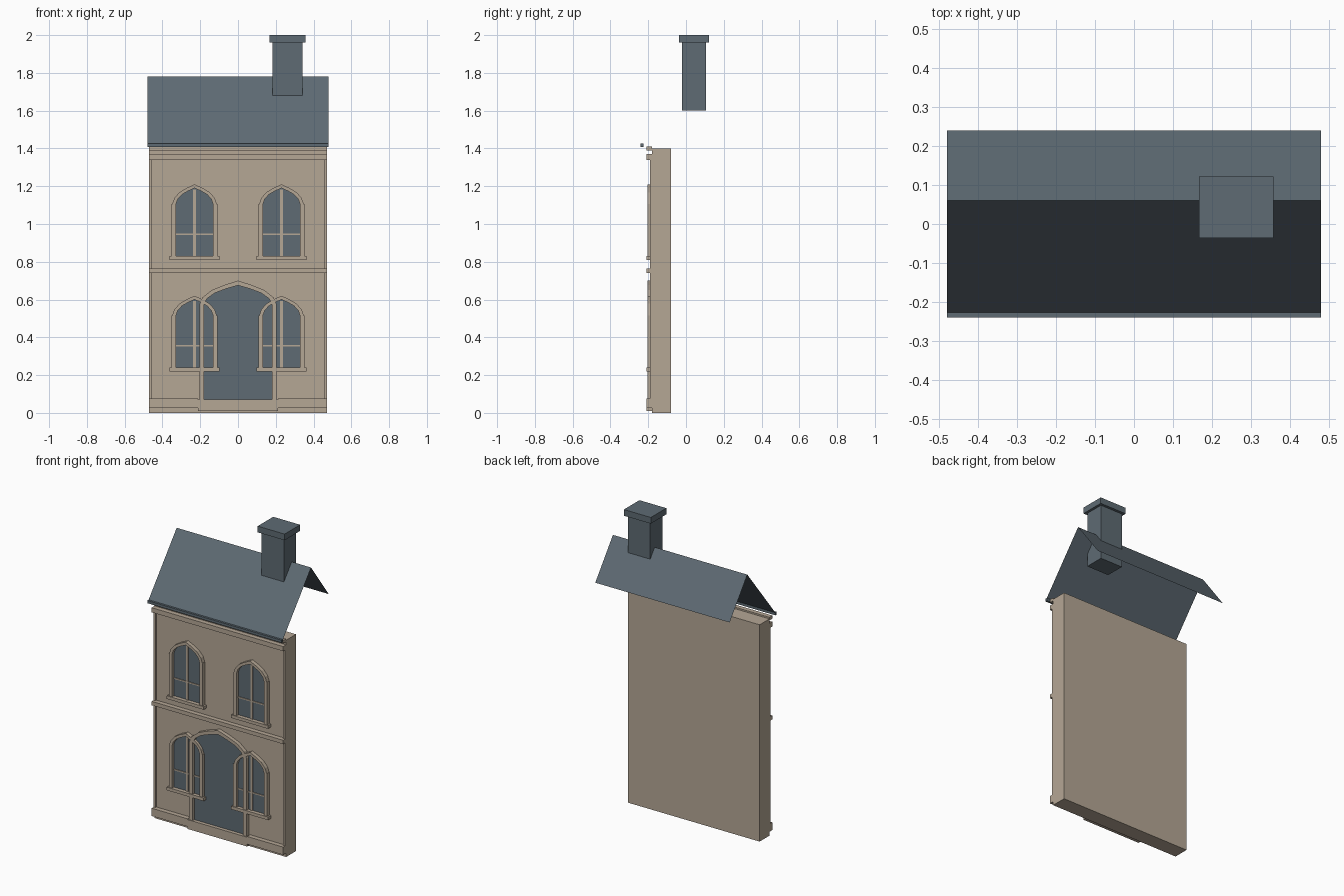
import bpy
import bmesh

old = bpy.data.objects.get("Cube")
if old:
    bpy.data.objects.remove(old, do_unlink=True)


def material(name, rgb):
    m = bpy.data.materials.new(name)
    m.use_nodes = True
    m.diffuse_color = (*rgb, 1)
    m.node_tree.nodes["Principled BSDF"].inputs["Base Color"].default_value = (*rgb, 1)
    return m


STONE = material("sandstone", (0.46, 0.385, 0.3))
SLATE = material("slate", (0.112, 0.146, 0.172))
WALL = -0.18    # front face of the wall
TRIM = -0.205   # front face of the mouldings


def finish(name, bm, mat, recalc=True):
    if recalc:
        bmesh.ops.recalc_face_normals(bm, faces=bm.faces)
    me = bpy.data.meshes.new(name)
    bm.to_mesh(me)
    bm.free()
    me.materials.append(mat)
    ob = bpy.data.objects.new(name, me)
    bpy.context.collection.objects.link(ob)
    return ob


def box(name, x, y, z, mat=STONE):
    bm = bmesh.new()
    bmesh.ops.create_cube(bm, size=1)
    for v in bm.verts:
        for i, (lo, hi) in enumerate((x, y, z)):
            v.co[i] = hi if v.co[i] > 0 else lo
    return finish(name, bm, mat)


def extrude_faces(name, polygons, front, mat):
    """Front-facing polygons in x, z, pulled back to the wall."""
    bm = bmesh.new()
    for poly in polygons:
        bm.faces.new([bm.verts.new((x, front, z)) for x, z in poly])
    bmesh.ops.remove_doubles(bm, verts=bm.verts, dist=1e-5)
    ext = bmesh.ops.extrude_face_region(bm, geom=bm.faces[:], use_keep_orig=True)
    for v in ext["geom"]:
        if isinstance(v, bmesh.types.BMVert):
            v.co.y = WALL
    return finish(name, bm, mat)


def arch(cx, spring, half, rise):
    """Points of a pointed arch, from its right spring to its left spring."""
    side = [(1, 0), (0.91, 0.3), (0.68, 0.6), (0.35, 0.82)]
    pts = side + [(0, 1)] + [(-x, z) for x, z in reversed(side)]
    return [(cx + half * x, spring + rise * z) for x, z in pts]


def arch_band(name, cx, spring, half, rise, width):
    inner = arch(cx, spring, half, rise)
    outer = arch(cx, spring, half + width, rise + width)
    quads = [(inner[i], outer[i], outer[i + 1], inner[i + 1])
             for i in range(len(inner) - 1)]
    extrude_faces(name, quads, TRIM, STONE)


def glass(name, cx, bottom, spring, half, rise, front):
    poly = [(cx - half, bottom), (cx + half, bottom)] + arch(cx, spring, half, rise)
    extrude_faces(name, [poly], front, SLATE)


def window(name, cx, z):
    """Arched window whose glass starts at height z."""
    half, spring = 0.098, z + 0.275
    glass(name + "_glass", cx, z, spring, half, 0.085, -0.185)
    arch_band(name + "_arch", cx, spring, half, 0.085, 0.02)
    for s in (-1, 1):
        xs = sorted((cx + s * half, cx + s * 0.121))
        box(name + "_jamb", xs, (TRIM, WALL), (z, spring))
    box(name + "_sill", (cx - 0.132, cx + 0.132), (-0.21, WALL), (z - 0.02, z))
    box(name + "_mullion", (cx - 0.007, cx + 0.007), (-0.191, WALL), (z, z + 0.352))
    box(name + "_crossbar", (cx - half, cx + half), (-0.19, WALL), (z + 0.111, z + 0.119))


# Wall with narrow edge strips
box("wall", (-0.47, 0.47), (WALL, -0.08), (0, 1.4))
for s in (-1, 1):
    box("edge_strip", sorted((s * 0.456, s * 0.47)), (-0.19, WALL), (0.075, 1.37))
    box("plinth", sorted((s * 0.212, s * 0.47)), (-0.21, WALL), (0.025, 0.075))

# Horizontal mouldings
box("string_course", (-0.47, 0.47), (-0.21, WALL), (0.74, 0.765))
box("lower_cornice", (-0.47, 0.47), (-0.21, WALL), (1.34, 1.37))
box("upper_cornice", (-0.47, 0.47), (-0.21, WALL), (1.39, 1.41))

# Windows on both floors
for side, cx in (("right", -0.23), ("left", 0.23)):
    window("upper_" + side + "_window", cx, 0.83)
    window("lower_" + side + "_window", cx, 0.24)

# Doorway
glass("door", 0, 0.07, 0.575, 0.18, 0.1, -0.187)
arch_band("door_arch", 0, 0.575, 0.18, 0.1, 0.025)
for s in (-1, 1):
    box("door_jamb", sorted((s * 0.18, s * 0.205)), (TRIM, WALL), (0.07, 0.575))
box("doorstep", (-0.212, 0.212), (-0.21, WALL), (0.01, 0.07))

# Open sheet roof and gutter
bm = bmesh.new()
rows = [[bm.verts.new((x, y, z)) for x in (-0.48, 0.48)]
        for y, z in ((-0.228, 1.423), (0.06, 1.78), (0.24, 1.54))]
for a, b in zip(rows, rows[1:]):
    bm.faces.new((a[0], a[1], b[1], b[0]))
finish("roof", bm, SLATE, recalc=False)
box("gutter", (-0.48, 0.48), (-0.24, -0.226), (1.408, 1.425), SLATE)

# Chimney
box("chimney_stack", (0.182, 0.342), (-0.02, 0.105), (1.6, 1.96), SLATE)
box("chimney_cap", (0.166, 0.358), (-0.036, 0.122), (1.96, 2.0), SLATE)
